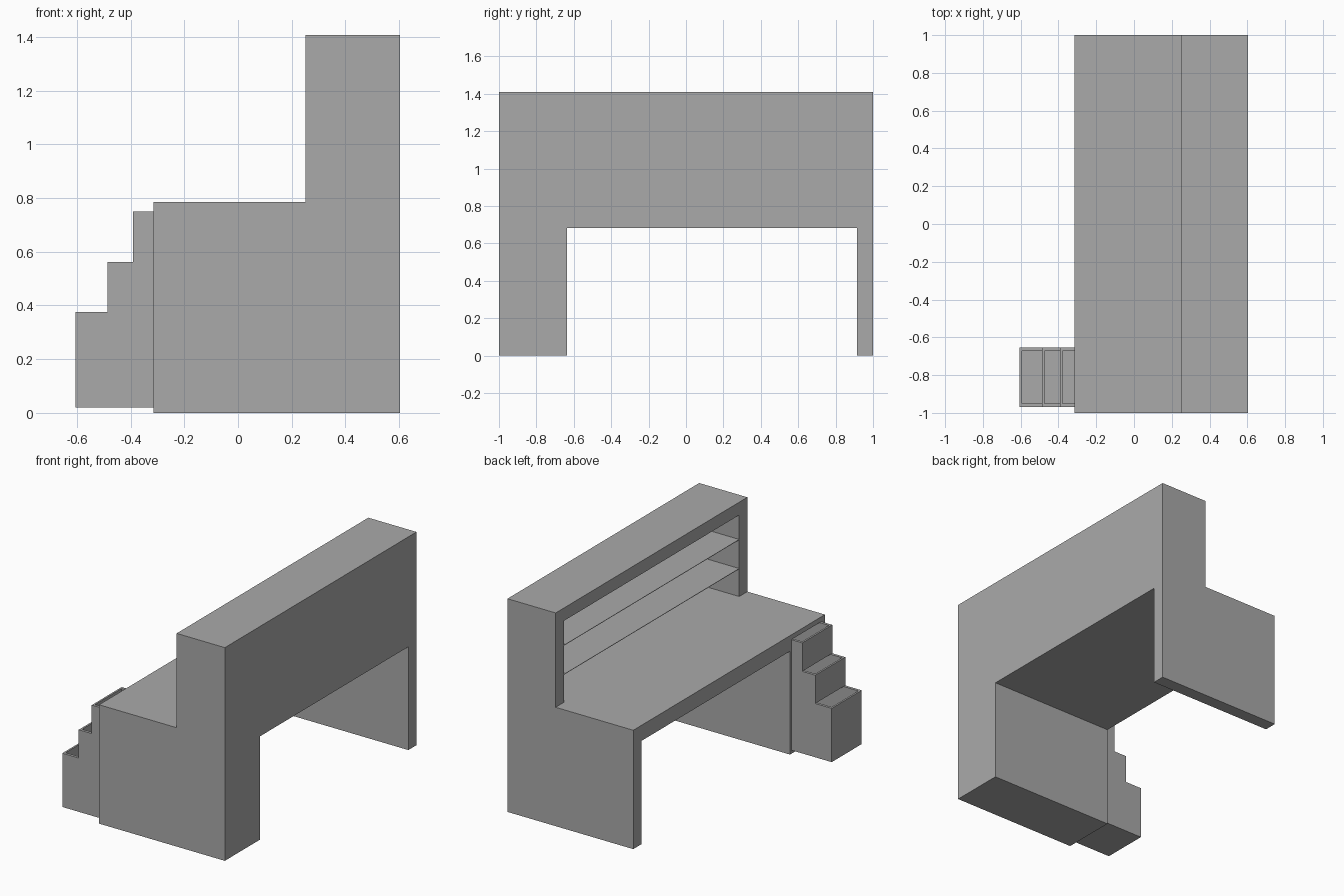
import bpy, bmesh

cube = bpy.data.objects.get("Cube")
if cube:
    bpy.data.objects.remove(cube, do_unlink=True)

GREY = (0.4, 0.4, 0.4, 1.0)
mat = bpy.data.materials.new("plain grey")
mat.use_nodes = True
mat.diffuse_color = GREY
mat.node_tree.nodes["Principled BSDF"].inputs["Base Color"].default_value = GREY


def finish(name, bm):
    bmesh.ops.recalc_face_normals(bm, faces=bm.faces)
    mesh = bpy.data.meshes.new(name)
    bm.to_mesh(mesh)
    bm.free()
    mesh.materials.append(mat)
    obj = bpy.data.objects.new(name, mesh)
    bpy.context.collection.objects.link(obj)
    return obj


def extrude_xz(name, profile, y0, y1):
    """Solid made by sweeping an x-z outline along y."""
    bm = bmesh.new()
    face = bm.faces.new([bm.verts.new((x, y0, z)) for x, z in profile])
    new = bmesh.ops.extrude_face_region(bm, geom=[face])["geom"]
    verts = [g for g in new if isinstance(g, bmesh.types.BMVert)]
    bmesh.ops.translate(bm, verts=verts, vec=(0, y1 - y0, 0))
    return finish(name, bm)


def box(name, x, y, z):
    return extrude_xz(name, [(x[0], z[0]), (x[1], z[0]), (x[1], z[1]), (x[0], z[1])], *y)


def cut(obj, x, y, z):
    """Subtract a box from obj and discard the cutter."""
    cutter = box("cutter", x, y, z)
    cutter.hide_render = True
    mod = obj.modifiers.new("cut", 'BOOLEAN')
    mod.operation, mod.solver, mod.object = 'DIFFERENCE', 'EXACT', cutter
    bpy.context.view_layer.objects.active = obj
    bpy.ops.object.modifier_apply(modifier=mod.name)
    bpy.data.objects.remove(cutter, do_unlink=True)


FRONT, BACK, STEP = -0.315, 0.604, 0.252   # desk edge, rear, hutch face
DESK, TOP, WALL = 0.785, 1.408, 0.085

# Desk and hutch in one L-shaped body
body = extrude_xz("desk_body", [(FRONT, 0), (BACK, 0), (BACK, TOP), (STEP, TOP),
                                (STEP, DESK), (FRONT, DESK)], -1, 1)
cut(body, (-0.6, 0.9), (-0.635, 1 - WALL), (-0.2, 0.682))                    # knee space
cut(body, (0.1, 0.55), (-1 + WALL, 1 - WALL), (DESK, TOP - WALL))            # hutch opening
cut(body, (-0.6, 0.5), (-0.971, -0.652), (0.017, 0.753))                     # drawer bay

# Thin hutch shelves
for i, z in enumerate((0.97, 1.162)):
    box(f"hutch_shelf_{i + 1}", (STEP, 0.552), (-1 + WALL, 1 - WALL), (z - 0.003, z))

# Open-topped drawers, pulled out in steps
DRAWERS = [("bottom_drawer", -0.606, 0.02, 0.375),
           ("middle_drawer", -0.486, 0.375, 0.562),
           ("top_drawer", -0.391, 0.562, 0.75)]
for name, x, z0, z1 in DRAWERS:
    drawer = box(name, (x, x + 0.85), (-0.968, -0.655), (z0, z1))
    cut(drawer, (x + 0.012, x + 0.838), (-0.95, -0.672), (z0 + 0.012, z1 + 0.1))
